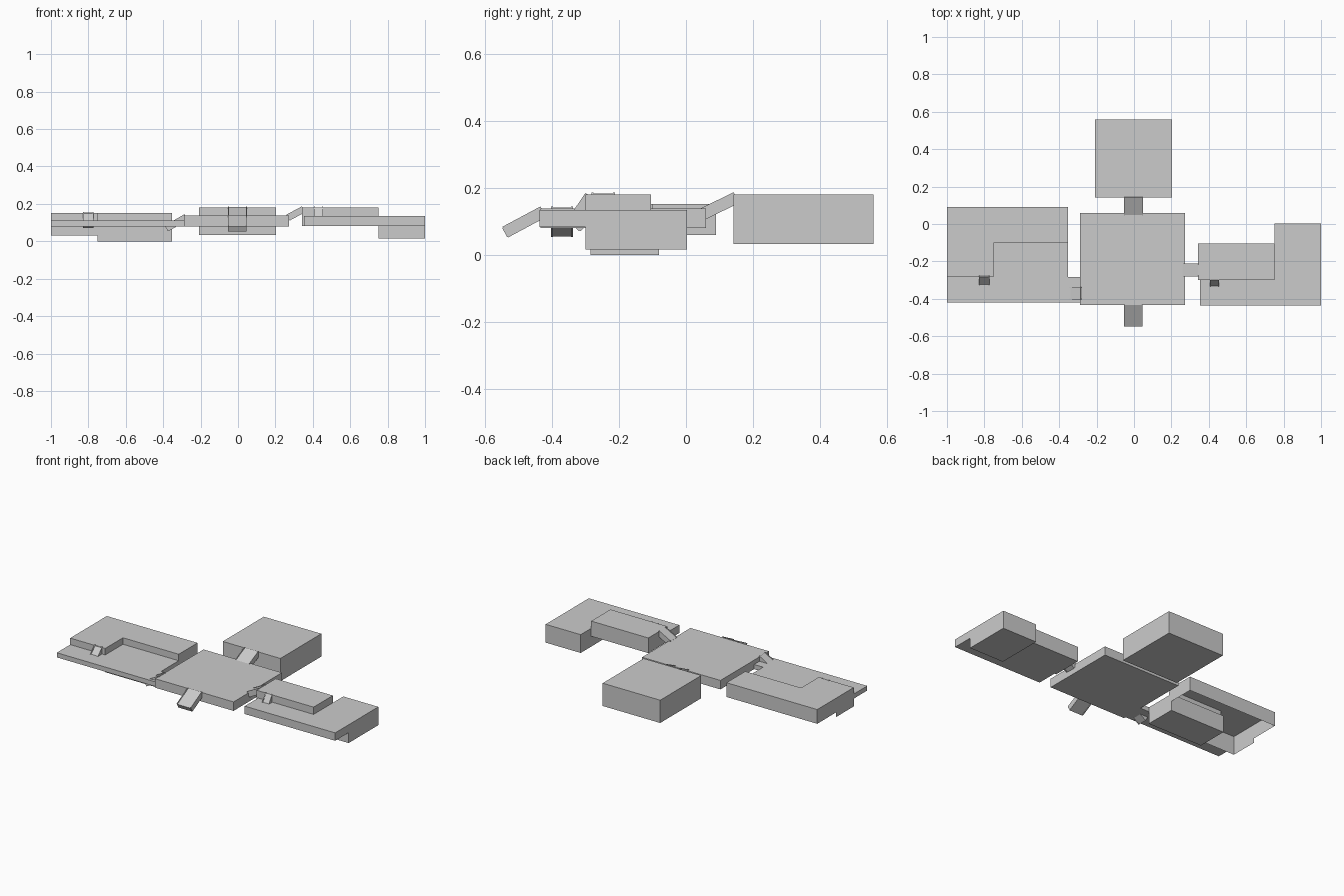
import bpy
from mathutils import Vector

if "Cube" in bpy.data.objects:
    bpy.data.objects.remove(bpy.data.objects["Cube"])


def mesh_object(name, verts, faces):
    mesh = bpy.data.meshes.new(name)
    mesh.from_pydata(verts, [], faces)
    mesh.update()
    obj = bpy.data.objects.new(name, mesh)
    bpy.context.collection.objects.link(obj)
    return obj


def prism(name, outline, z0, z1, closed=True):
    """Extrude an anticlockwise plan outline; optionally leave the bottom open."""
    n = len(outline)
    verts = [(x, y, z0) for x, y in outline] + [(x, y, z1) for x, y in outline]
    faces = [(i, (i + 1) % n, n + (i + 1) % n, n + i) for i in range(n)]
    faces.append(tuple(range(n, 2 * n)))
    if closed:
        faces.append(tuple(reversed(range(n))))
    return mesh_object(name, verts, faces)


def box(name, x0, x1, y0, y1, z0, z1):
    return prism(name, [(x0, y0), (x1, y0), (x1, y1), (x0, y1)], z0, z1)


def beam(name, top, bottom, width, thick):
    """Sloped plank whose upper surface runs from top to bottom."""
    a, b = Vector(top), Vector(bottom)
    d = (b - a).normalized()
    side = d.cross(Vector((0, 0, 1))).normalized() * width / 2
    down = side.cross(d).normalized() * thick
    if down.z > 0:
        down = -down
    verts = [p + s + t for p in (a, b) for s, t in
             ((-side, Vector()), (side, Vector()), (side, down), (-side, down))]
    faces = [(3, 2, 1, 0), (4, 5, 6, 7)]
    faces += [(i, (i + 1) % 4, (i + 1) % 4 + 4, i + 4) for i in range(4)]
    return mesh_object(name, verts, faces)


def ramp(name, top, bottom, width):
    beam(name, top, bottom, width, 0.03)
    # slim curbs along both edges
    a, b = Vector(top), Vector(bottom)
    side = (b - a).cross(Vector((0, 0, 1))).normalized() * width / 2
    lift = Vector((0, 0, 0.004))
    for label, s in (("left", -1), ("right", 1)):
        beam(f"{name}_{label}_curb", a + side * s + lift, b + side * s + lift, 0.005, 0.036)


# Central and back platforms
box("central_platform", -0.288, 0.272, -0.434, 0.06, 0.08, 0.138)
box("back_platform", -0.208, 0.203, 0.142, 0.56, 0.033, 0.18)

# Right terraces
box("right_upper_terrace", 0.342, 0.75, -0.30, -0.104, 0.083, 0.181)
box("right_lower_terrace", 0.354, 1.0, -0.437, -0.30, 0.083, 0.134)
box("right_end_block", 0.75, 1.0, -0.30, 0.003, 0.016, 0.134)

# Left upper terrace: L-shaped deck with hanging walls, open underneath
X0, XM, X1, Y0, YM, Y1 = -1.0, -0.75, -0.352, -0.283, -0.102, 0.09
plan = [(X0, Y0), (XM, Y0), (XM, YM), (X1, YM), (X1, Y1), (X0, Y1)]
lows = [0.03, 0.03, 0.06, 0.06, 0.06, 0.06]
left_deck = prism("left_upper_terrace", plan, 0.06, 0.152, closed=False)
wing_walls = mesh_object(
    "left_terrace_wing_skirt",
    [(x, y, z) for z in (0.03, 0.06)
     for x, y in ((X0, YM), (X0, Y0), (XM, Y0), (XM, YM))],
    [(0, 1, 5, 4), (1, 2, 6, 5), (2, 3, 7, 6)])

# Left lower terrace and its deep block
box("left_lower_terrace", -1.0, -0.288, -0.42, -0.283, 0.08, 0.11)
box("left_lower_block", -0.75, -0.352, -0.285, -0.08, 0.0, 0.11)

# Connecting ramps
ramp("back_ramp", (-0.003, 0.142, 0.183), (-0.003, 0.045, 0.136), 0.096)
ramp("front_ramp", (-0.004, -0.434, 0.141), (-0.004, -0.548, 0.08), 0.096)
ramp("right_ramp", (0.342, -0.247, 0.183), (0.26, -0.247, 0.139), 0.064)
ramp("left_ramp", (-0.286, -0.37, 0.141), (-0.39, -0.37, 0.081), 0.06)
ramp("left_terrace_ramp", (-0.80, -0.28, 0.153), (-0.80, -0.34, 0.092), 0.05)
ramp("right_terrace_ramp", (0.43, -0.30, 0.181), (0.43, -0.345, 0.115), 0.044)
